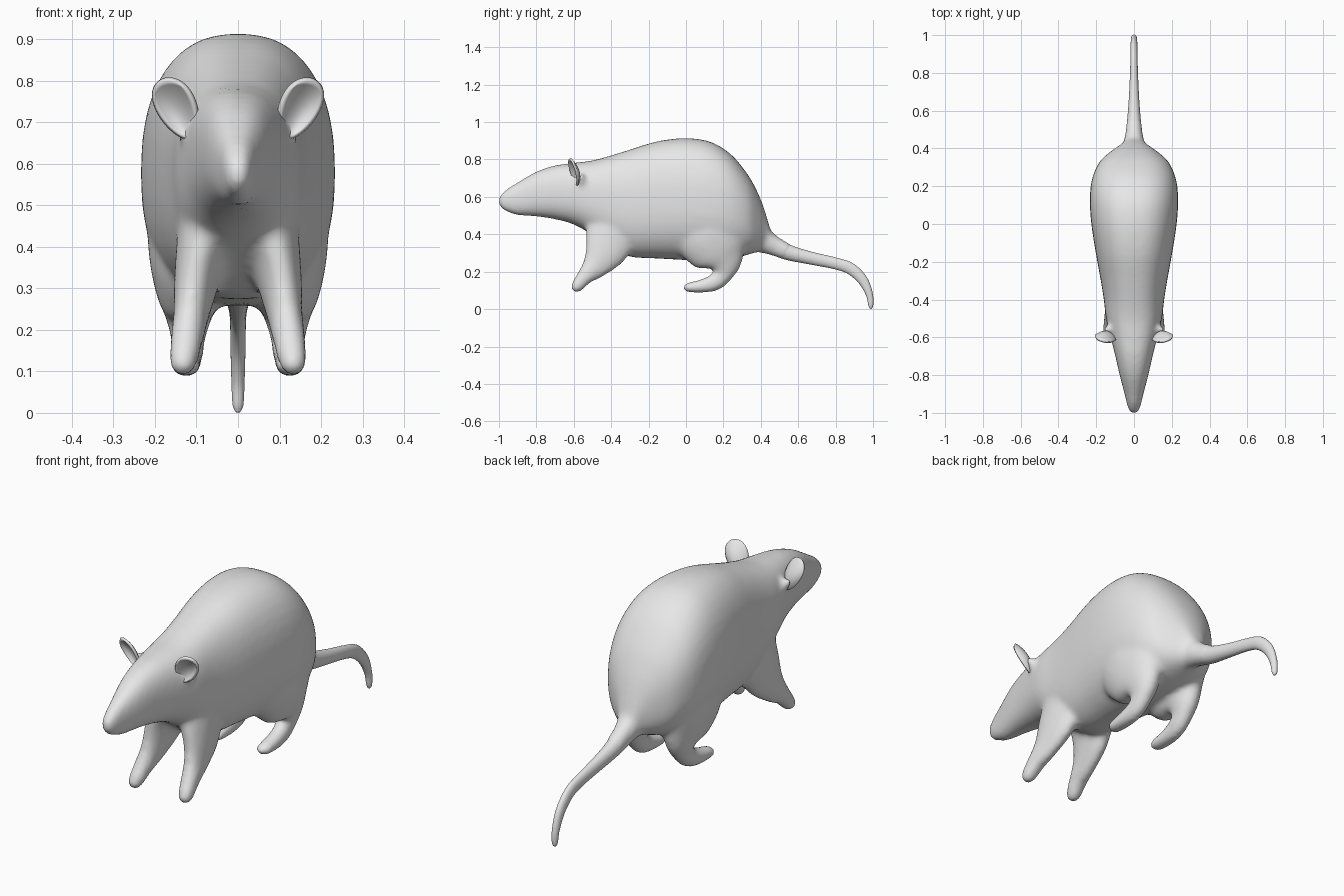
import bpy, bmesh, math
from mathutils import Vector

cube = bpy.data.objects.get("Cube")
if cube:
    bpy.data.objects.remove(cube, do_unlink=True)

grey = bpy.data.materials.new("light_grey")
grey.use_nodes = True
grey.diffuse_color = (0.8, 0.8, 0.8, 1)
grey.node_tree.nodes["Principled BSDF"].inputs["Base Color"].default_value = (0.8, 0.8, 0.8, 1)

SIDES = 36


def spline(points, steps=5):
    """Smooth curve through stations of any dimension."""
    out = []
    last = len(points) - 1
    for i in range(last):
        p = [points[max(0, min(last, i + k))] for k in (-1, 0, 1, 2)]
        for s in range(steps):
            t = s / steps
            out.append([b + 0.5 * t * (c - a + t * (2*a - 5*b + 4*c - d + t * (3*(b - c) + d - a)))
                        for a, b, c, d in zip(*p)])
    return out + [list(points[-1])]


def squarish(value, power):
    return math.copysign(abs(value) ** (2 / power), value)


def loft(bm, stations, upright=False, power=2):
    """Skin a tube through (x, y, z, side radius, other radius) stations."""
    pts = spline(stations)
    rings = []
    for i, (x, y, z, a, b) in enumerate(pts):
        ahead = Vector(pts[min(i + 1, len(pts) - 1)][:3])
        behind = Vector(pts[max(i - 1, 0)][:3])
        side = Vector((1, 0, 0))
        other = Vector((0, 0, 1)) if upright else (ahead - behind).cross(side).normalized()
        ring = []
        for k in range(SIDES):
            ang = math.tau * k / SIDES
            ring.append(bm.verts.new(Vector((x, y, z)) + side * a * squarish(math.cos(ang), power)
                                     + other * b * squarish(math.sin(ang), power)))
        rings.append(ring)
    for r, q in zip(rings, rings[1:]):
        for k in range(SIDES):
            n = (k + 1) % SIDES
            bm.faces.new((r[k], r[n], q[n], q[k]))
    bm.faces.new(rings[0][::-1])
    bm.faces.new(rings[-1])


def finish(bm, name):
    bmesh.ops.recalc_face_normals(bm, faces=bm.faces)
    for f in bm.faces:
        f.smooth = True
    mesh = bpy.data.meshes.new(name)
    bm.to_mesh(mesh)
    bm.free()
    mesh.materials.append(grey)
    ob = bpy.data.objects.new(name, mesh)
    bpy.context.collection.objects.link(ob)
    return ob


# Head and trunk: y, top, bottom, half width
trunk = [(-1.004, .592, .562, .012), (-.985, .618, .537, .028), (-.95, .648, .517, .038),
         (-.9, .678, .502, .05), (-.8, .735, .495, .076), (-.7, .768, .48, .099),
         (-.6, .782, .452, .124), (-.5, .795, .395, .148), (-.4, .822, .325, .16),
         (-.3, .853, .28, .176), (-.15, .898, .27, .203), (0, .914, .262, .226),
         (.13, .895, .258, .234), (.24, .828, .268, .222), (.33, .72, .29, .182),
         (.385, .62, .31, .122), (.42, .53, .33, .072), (.45, .43, .36, .04)]
bm = bmesh.new()
loft(bm, [(0, y, (t + b) / 2, w, (t - b) / 2) for y, t, b, w in trunk], upright=True, power=2.4)

# Legs and ear roots, blended into the trunk below
for s in (1, -1):
    fore = [(.133, -.608, .102, .022, .016), (.132, -.585, .12, .035, .034), (.124, -.542, .172, .04, .045),
            (.113, -.482, .235, .043, .077), (.1, -.43, .315, .054, .118), (.08, -.395, .41, .068, .14),
            (.07, -.365, .52, .068, .13)]
    hind = [(.125, -.014, .113, .018, .014), (.125, .01, .115, .034, .026), (.125, .09, .124, .038, .038),
            (.122, .155, .145, .039, .048), (.12, .195, .185, .043, .056), (.118, .2, .24, .06, .105),
            (.115, .17, .315, .088, .17), (.112, .13, .42, .105, .2), (.1, .1, .55, .1, .16)]
    ear_root = [(.075, -.54, .65, .05, .05), (.105, -.55, .675, .042, .035),
                (.126, -.558, .7, .034, .02), (.14, -.564, .722, .028, .012)]
    for part in (fore, hind, ear_root):
        loft(bm, [(s * x, y, z, a, b) for x, y, z, a, b in part])

# Tail stations; the flared root is part of the blended body
tail = [(.36, .385, .07, .078), (.41, .368, .058, .066), (.47, .338, .044, .05), (.55, .302, .036, .041),
        (.67, .272, .027, .034), (.8, .244, .021, .031), (.88, .216, .019, .031), (.945, .155, .018, .027),
        (.98, .08, .016, .019), (.988, .02, .013, .013), (.986, .002, .005, .005)]
loft(bm, [(0, .3, .42, .11, .13)] + [(0, y, z, a + .004, b + .004) for y, z, a, b in tail[:4]])

body = finish(bm, "body_and_legs")
remesh = body.modifiers.new("blend", "REMESH")
remesh.mode = "VOXEL"
remesh.voxel_size = 0.012
remesh.use_smooth_shade = True
relax = body.modifiers.new("relax", "SMOOTH")
relax.factor = 0.5
relax.iterations = 14

bm = bmesh.new()
loft(bm, [(0, *t) for t in tail])
finish(bm, "tail")

# Ears: thin cupped discs opening forwards
for s, name in ((1, "left_ear"), (-1, "right_ear")):
    bm = bmesh.new()
    bmesh.ops.create_grid(bm, x_segments=14, y_segments=14, size=1)
    length = Vector((.4, -.2, .9)).normalized()
    width = Vector((.9, .35, -.25)).normalized()
    for v in bm.verts:
        # square grid to disc, narrower at the root
        u, w = v.co.x, v.co.y
        du, dw = u * math.sqrt(1 - w * w / 2), w * math.sqrt(1 - u * u / 2)
        p = Vector((.147, -.602, .732)) + length * du * .079 + width * dw * (.048 + .01 * du)
        p.y += .026 * (1 - du * du - dw * dw)
        v.co = Vector((s * p.x, p.y, p.z))
    ear = finish(bm, name)
    thick = ear.modifiers.new("thickness", "SOLIDIFY")
    thick.thickness = 0.012
    thick.offset = 0
